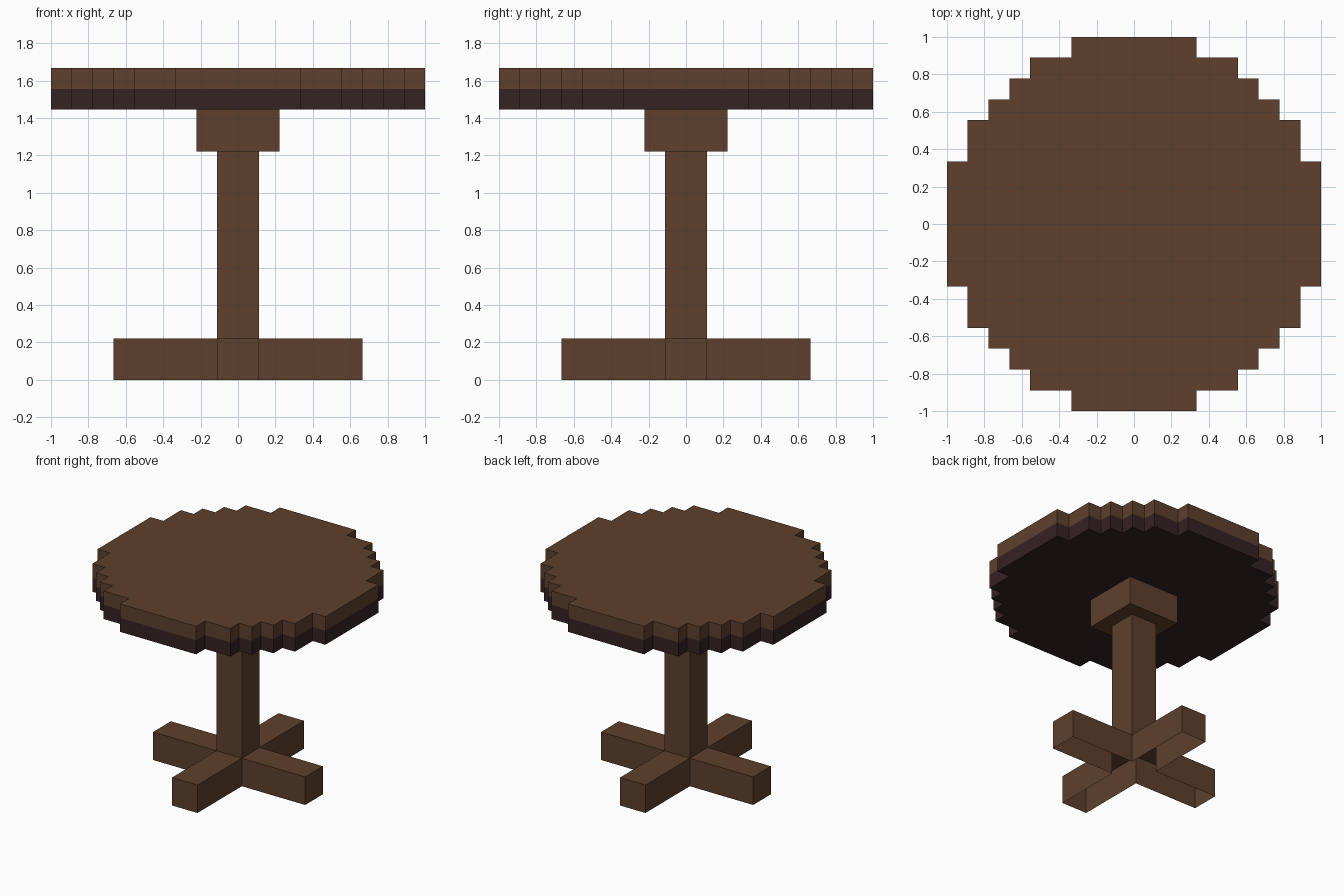
import bpy, bmesh, math

if "Cube" in bpy.data.objects:
    bpy.data.objects.remove(bpy.data.objects["Cube"])

U = 1 / 9  # size of one block


def material(name, rgb):
    m = bpy.data.materials.new(name)
    m.diffuse_color = (*rgb, 1)
    m.use_nodes = True
    m.node_tree.nodes["Principled BSDF"].inputs["Base Color"].default_value = m.diffuse_color
    return m


wood = material("brown wood", (0.114, 0.051, 0.026))
dark = material("dark wood", (0.036, 0.016, 0.018))


def box(hx, hy, z0, z1):
    """Block cells of a centred box with half sizes hx, hy."""
    return {(x, y, z) for x in range(-hx, hx) for y in range(-hy, hy)
            for z in range(z0, z1)}


# Half width of the stepped round top for each row outward from the centre
ROWS = [9, 9, 9, 8, 8, 7, 6, 5, 3]


def disc(z0, z1):
    return set().union(*(box(w, i + 1, z0, z1) for i, w in enumerate(ROWS)))


parts = {
    "cross_foot": (box(6, 1, 0, 2) | box(1, 6, 0, 2), wood),
    "post": (box(1, 1, 2, 11), wood),
    "post_cap": (box(2, 2, 11, 13), wood),
    "tabletop_underlayer": (disc(13, 14), dark),
    "tabletop": (disc(14, 15), wood),
}
solid = set().union(*(cells for cells, _ in parts.values()))


def build(name, cells, mat):
    """Outer skin of a part: only faces not touching another block."""
    bm = bmesh.new()
    verts = {}

    def vert(p):
        if p not in verts:
            verts[p] = bm.verts.new([c * U for c in p])
        return verts[p]

    for cell in sorted(cells):
        for axis in range(3):
            for side in (0, 1):
                near = list(cell)
                near[axis] += 2 * side - 1
                # the foot is open underneath
                if tuple(near) in solid or near[2] < 0:
                    continue
                b, c = (axis + 1) % 3, (axis + 2) % 3
                ring = []
                for db, dc in ((0, 0), (1, 0), (1, 1), (0, 1)):
                    p = list(cell)
                    p[axis] += side
                    p[b] += db
                    p[c] += dc
                    ring.append(vert(tuple(p)))
                bm.faces.new(ring if side else ring[::-1])
    # merge flat areas into single faces
    bmesh.ops.dissolve_limit(bm, angle_limit=math.radians(1),
                             verts=bm.verts[:], edges=bm.edges[:])
    mesh = bpy.data.meshes.new(name)
    bm.to_mesh(mesh)
    bm.free()
    mesh.materials.append(mat)
    bpy.context.collection.objects.link(bpy.data.objects.new(name, mesh))


for part, (cells, mat) in parts.items():
    build(part, cells, mat)
